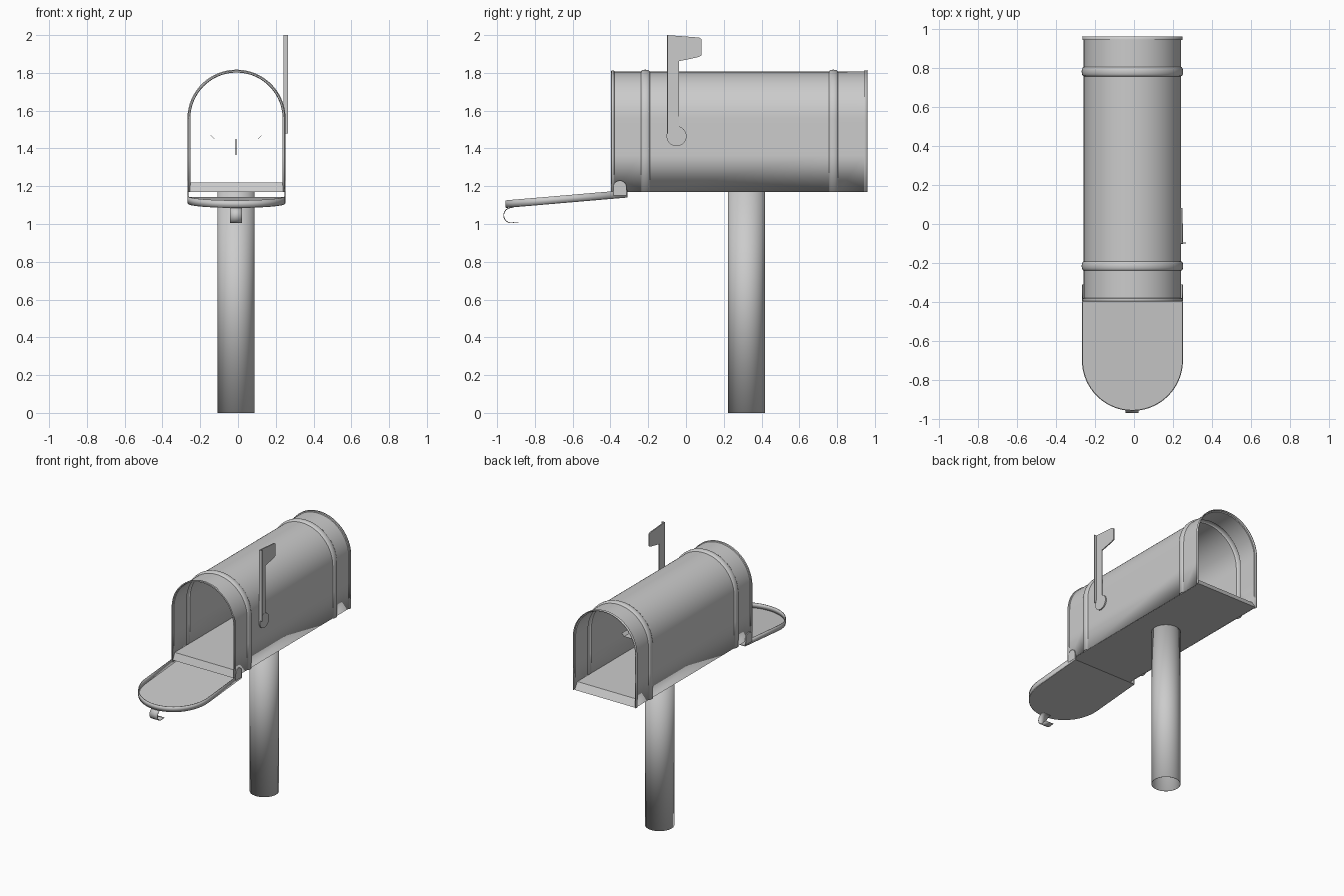
import bpy, bmesh, math
from mathutils import Vector

if "Cube" in bpy.data.objects:
    bpy.data.objects.remove(bpy.data.objects["Cube"])

CX = -0.008          # centre line of the box
HALF = 0.247         # half width of the box
SPRING = 1.557       # height where the arch begins
BASE = 1.17          # underside of the box

metal = bpy.data.materials.new("grey metal")
metal.diffuse_color = (0.6, 0.6, 0.6, 1)
metal.use_nodes = True
metal.node_tree.nodes["Principled BSDF"].inputs["Base Color"].default_value = metal.diffuse_color


def make(name, verts, faces, thick=0, offset=0, smooth=True):
    """Object from generated geometry, optionally thickened into sheet."""
    me = bpy.data.meshes.new(name)
    me.from_pydata([tuple(v) for v in verts], [], faces)
    bm = bmesh.new()
    bm.from_mesh(me)
    bmesh.ops.recalc_face_normals(bm, faces=bm.faces)
    bm.to_mesh(me)
    bm.free()
    me.materials.append(metal)
    ob = bpy.data.objects.new(name, me)
    bpy.context.collection.objects.link(ob)
    if thick:
        m = ob.modifiers.new("sheet", 'SOLIDIFY')
        m.thickness, m.offset = thick, offset
    if smooth:
        bpy.ops.object.select_all(action='DESELECT')
        ob.select_set(True)
        bpy.context.view_layer.objects.active = ob
        bpy.ops.object.shade_smooth_by_angle(angle=math.radians(35))
    return ob


def loft(name, rings, closed=False, **kw):
    """Skin a list of equally long point rings."""
    n = len(rings[0])
    faces = []
    for r in range(len(rings) - 1):
        for i in range(n if closed else n - 1):
            j = (i + 1) % n
            faces.append((r * n + i, r * n + j, (r + 1) * n + j, (r + 1) * n + i))
    return make(name, [p for ring in rings for p in ring], faces, **kw)


def prism(name, outline, axis, depth, **kw):
    """Closed solid from an outline swept along an axis."""
    n = len(outline)
    verts = [Vector(p) for p in outline]
    verts += [v + Vector(axis) * depth for v in verts]
    faces = [tuple(range(n)), tuple(range(2 * n - 1, n - 1, -1))]
    faces += [(i, (i + 1) % n, n + (i + 1) % n, n + i) for i in range(n)]
    return make(name, verts, faces, **kw)


# Arched shell with rolled ends and two pressed beads
def arch(y, grow):
    r = HALF + grow
    pts = [(CX + r, y, BASE), (CX + r, y, (BASE + SPRING) / 2)]
    pts += [(CX + r * math.cos(a), y, SPRING + r * math.sin(a))
            for a in (math.pi * i / 40 for i in range(41))]
    return pts + [(CX - r, y, (BASE + SPRING) / 2), (CX - r, y, BASE)]


def bead(y):
    return [(y + 0.022 * math.cos(a), 0.01 * math.sin(a))
            for a in (math.pi * (1 - i / 8) for i in range(9))]


profile = [(-0.395, 0.0), (-0.393, 0.006), (-0.383, 0.006), (-0.38, 0)]
profile += bead(-0.215) + bead(0.78)
profile += [(0.943, 0), (0.945, 0.007), (0.96, 0.007)]
loft("box_shell", [arch(y, g) for y, g in profile], thick=0.006, offset=0)

# Floor pan with sloping end lips
pan = [(-0.395, BASE), (0.955, BASE), (0.925, 1.22), (-0.375, 1.22)]
prism("floor_pan", [(CX - HALF + 0.002, y, z) for y, z in pan], (1, 0, 0),
      2 * HALF - 0.004, smooth=False)

# Hollow post
loft("post", [[(-0.01 + 0.096 * math.cos(a), 0.32 + 0.096 * math.sin(a), z)
               for a in (2 * math.pi * i / 48 for i in range(48))]
              for z in (0, BASE)], closed=True, thick=0.003, offset=0)

# Lowered door: sloping plate with an upturned rim
DOOR_R = 0.256


def door_z(y):
    return 1.14 + (y + 0.31) * 0.0853


plan = [(CX + DOOR_R, -0.31)]
plan += [(CX + DOOR_R * math.cos(a), -0.698 - DOOR_R * math.sin(a))
         for a in (math.pi * i / 36 for i in range(37))]
plan += [(CX - DOOR_R, -0.31)]
low = [(x, y, door_z(y) + 0.002) for x, y in plan]
high = [(x, y, door_z(y) + 0.04) for x, y in plan]
make("door_plate", low, [tuple(range(len(low)))], thick=0.004, smooth=False)
loft("door_rim", [low, high], thick=0.005, offset=0)

# Rounded hinge ears on both sides of the door
for side, label in ((-1, "left"), (1, "right")):
    ear = [(-0.315, 1.15), (-0.315, 1.195)]
    ear += [(-0.35 + 0.035 * math.cos(a), 1.195 + 0.035 * math.sin(a))
            for a in (math.pi * i / 12 for i in range(1, 13))]
    ear += [(-0.385, 1.15)]
    x = CX + side * (DOOR_R - 0.003)
    prism(label + "_hinge_ear", [(x, y, z) for y, z in ear], (side, 0, 0), 0.006)

# Curled door pull
curl = [(-0.925 + 0.04 * math.cos(a), 1.046 + 0.04 * math.sin(a))
        for a in (math.radians(80 + 215 * i / 20) for i in range(21))]
curl.append((-0.888, 1.009))
loft("door_pull", [[(x, y, z) for y, z in curl] for x in (-0.043, 0.022)],
     thick=0.004, offset=0)

# Signal flag: flat arm, folded edge and pivot disc
FX = 0.241
flag = [(-0.1, 1.47), (-0.037, 1.47), (-0.037, 1.862), (0.06, 1.882),
        (0.083, 1.892), (0.083, 1.978), (0.07, 1.987), (-0.1, 2.0)]
prism("flag", [(FX, y, z) for y, z in flag], (1, 0, 0), 0.008, smooth=False)
edge = [(-0.1, 1.48), (-0.094, 1.48), (-0.094, 2.0), (-0.1, 2.0)]
prism("flag_folded_edge", [(FX, y, z) for y, z in edge], (1, 0, 0), 0.025, smooth=False)
prism("flag_pivot", [(FX - 0.004, -0.05 + 0.053 * math.cos(a), 1.465 + 0.053 * math.sin(a))
                     for a in (2 * math.pi * i / 32 for i in range(32))],
      (1, 0, 0), 0.014)

# Folded paper dart inside the box
WZ = 1.45
nose = (-0.01, 0.15, WZ)
for s, label in ((-1, "left"), (1, "right")):
    tip = -0.01 + s * 0.115
    make("paper_" + label + "_wing",
         [nose, (-0.01 + s * 0.004, 0.57, WZ), (tip, 0.57, WZ), (tip, 0.47, WZ),
          (tip + s * 0.02, 0.57, WZ + 0.02), (tip + s * 0.02, 0.49, WZ + 0.02)],
         [(0, 1, 2, 3), (3, 2, 4, 5)], thick=0.002, smooth=False)
make("paper_keel", [nose, (-0.01, 0.57, WZ), (-0.01, 0.57, 1.365)], [(0, 1, 2)],
     thick=0.004, smooth=False)
